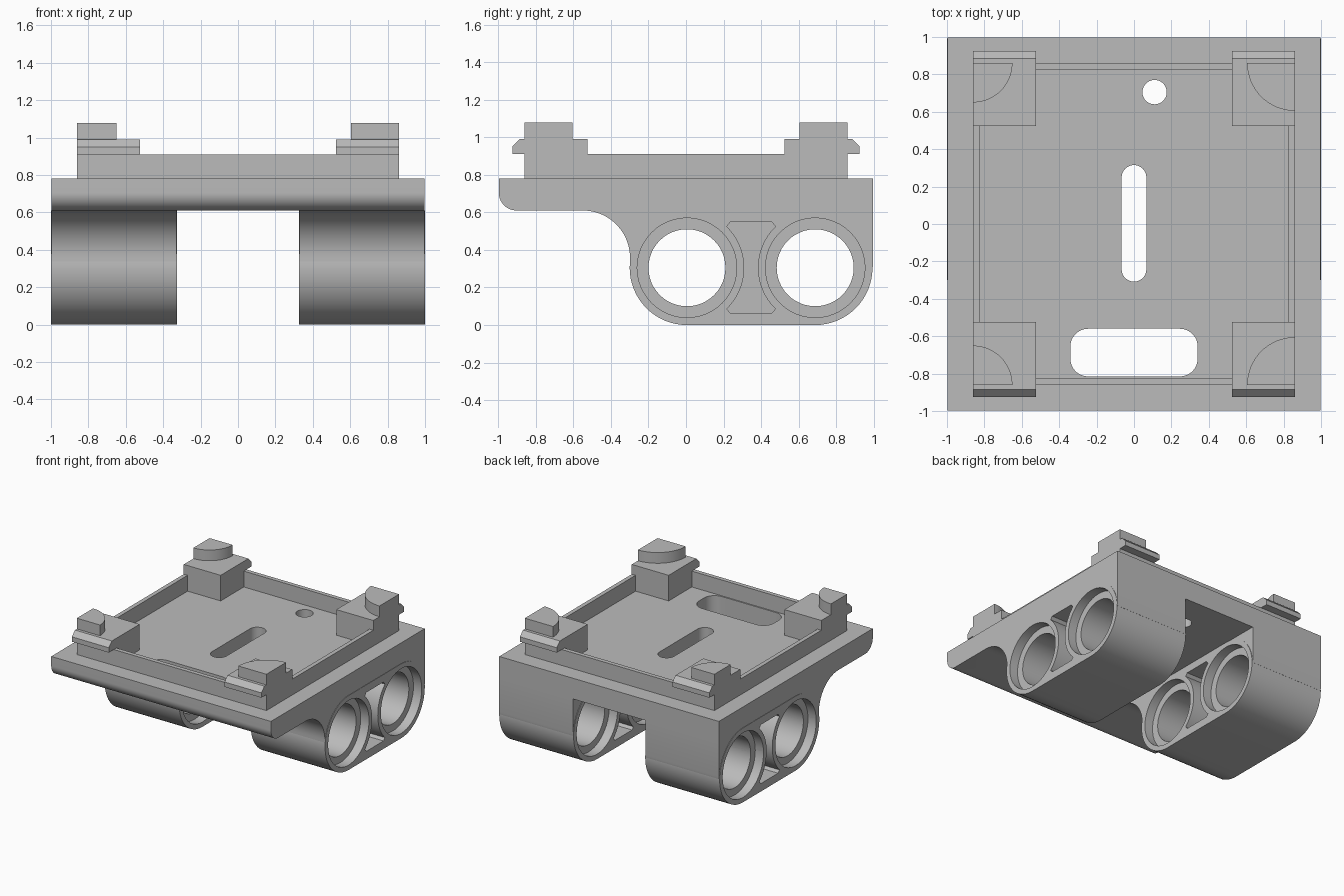
import bpy, bmesh
from math import sin, cos, radians

cube = bpy.data.objects.get("Cube")
if cube:
    bpy.data.objects.remove(cube, do_unlink=True)

grey = bpy.data.materials.new("light_grey_plastic")
grey.use_nodes = True
COLOUR = (0.5, 0.5, 0.5, 1)
grey.diffuse_color = COLOUR
grey.node_tree.nodes["Principled BSDF"].inputs["Base Color"].default_value = COLOUR


def arc(cx, cy, r, a0, a1, n=16):
    """Points along an arc, angles in degrees."""
    angles = [radians(a0 + (a1 - a0) * i / n) for i in range(n + 1)]
    return [(cx + r * cos(a), cy + r * sin(a)) for a in angles]


def prism(name, points, axis, lo, hi):
    """Extrude an outline: (y, z) points along x, or (x, y) points along z."""
    bm = bmesh.new()
    place = (lambda p: (lo, *p)) if axis == "x" else (lambda p: (*p, lo))
    face = bm.faces.new([bm.verts.new(place(p)) for p in points])
    moved = bmesh.ops.extrude_face_region(bm, geom=[face])["geom"]
    step = (hi - lo, 0, 0) if axis == "x" else (0, 0, hi - lo)
    bmesh.ops.translate(bm, vec=step, verts=[g for g in moved if isinstance(g, bmesh.types.BMVert)])
    bmesh.ops.recalc_face_normals(bm, faces=bm.faces)
    mesh = bpy.data.meshes.new(name)
    bm.to_mesh(mesh)
    bm.free()
    mesh.materials.append(grey)
    obj = bpy.data.objects.new(name, mesh)
    bpy.context.collection.objects.link(obj)
    return obj


def select(obj):
    bpy.ops.object.select_all(action="DESELECT")
    obj.select_set(True)
    bpy.context.view_layer.objects.active = obj


def cut(obj, cutters):
    select(obj)
    for c in cutters:
        mod = obj.modifiers.new("cut", "BOOLEAN")
        mod.operation = "DIFFERENCE"
        mod.solver = "EXACT"
        mod.object = c
        bpy.ops.object.modifier_apply(modifier=mod.name)


def discard(cutters):
    for c in cutters:
        bpy.data.objects.remove(c, do_unlink=True)


def smooth(obj):
    select(obj)
    bpy.ops.object.shade_smooth_by_angle(angle=radians(30))


def rounded_rect(x, y0, y1, r):
    return (arc(x - r, y1 - r, r, 0, 90) + arc(r - x, y1 - r, r, 90, 180)
            + arc(r - x, y0 + r, r, 180, 270) + arc(x - r, y0 + r, r, 270, 360))


def square(h):
    return [(-h, -h), (h, -h), (h, h), (-h, h)]


EDGE = 0.997            # half size of the base plate
BOTTOM, TOP = 0.61, 0.78
R = 0.305               # beam end radius
HOLES = (0.005, 0.688)  # pin hole positions along y

# Base plate with rounded front lower edge, slots and screw hole
plate = prism("base_plate", [(EDGE, BOTTOM), (EDGE, TOP), (-EDGE, TOP)]
              + arc(-EDGE + 0.095, BOTTOM + 0.095, 0.095, 180, 270), "x", -EDGE, EDGE)
cutters = [
    prism("slot_cutter", rounded_rect(0.066, -0.308, 0.315, 0.0659), "z", 0.4, 1),
    prism("wide_slot_cutter", rounded_rect(0.34, -0.815, -0.56, 0.095), "z", 0.4, 1),
    prism("screw_hole_cutter", arc(0.11, 0.705, 0.065, 0, 352.5, 47), "z", 0.4, 1),
]
cut(plate, cutters)
discard(cutters)
smooth(plate)

# Raised rim
rim = prism("rim", square(0.86), "z", TOP - 0.02, 0.91)
cutters = [prism("rim_cutter", square(0.825), "z", 0.5, 1.2)]
cut(rim, cutters)
discard(cutters)

# Corner clips with quarter-round posts
for sx, side in ((-1, "right"), (1, "left")):
    for sy, end in ((-1, "front"), (1, "back")):
        outline = [(0.525, TOP - 0.02), (0.86, TOP - 0.02), (0.86, 0.91), (0.925, 0.91),
                   (0.925, 0.95), (0.885, 0.99), (0.525, 0.99)]
        prism(f"{end}_{side}_clip", [(sy * y, z) for y, z in outline], "x", sx * 0.525, sx * 0.86)
        r = 0.21 if sx < 0 else 0.255
        quarter = [(0.86, 0.86)] + arc(0.86, 0.86, r, 180, 270)
        post = prism(f"{end}_{side}_post", [(sx * x, sy * y) for x, y in quarter], "z", 0.98, 1.078)
        smooth(post)

# Pin beams under the plate, with the brackets that blend them into it
stadium = arc(HOLES[0], R, R, 90, 270, 32) + arc(HOLES[1], R, R, -90, 90, 32)
bracket_outline = (arc(-0.55, BOTTOM - 0.252, 0.252, 90, 0, 24)
                   + [(-0.298, R), (EDGE - 0.003, R), (EDGE, R + 0.02), (EDGE, BOTTOM)])
pocket = (arc(HOLES[0], R, R, -46, 46) + [(0.235, 0.548), (0.458, 0.548)]
          + arc(HOLES[1], R, R, 134, 226) + [(0.458, 0.065), (0.235, 0.065)])
INNER, OUTER, BORE, POCKET = 0.325, 1.0, 0.075, 0.27

for sx, side in ((-1, "right"), (1, "left")):
    beam = prism(f"{side}_pin_beam", stadium, "x", sx * INNER, sx * OUTER)
    bracket = prism(f"{side}_bracket", bracket_outline, "x", sx * (INNER + 0.004), sx * EDGE)
    cutters = []
    for y in HOLES:
        ring = lambda r: arc(y, R, r, 0, 352.5, 47)
        cutters += [
            prism("hole_cutter", ring(0.205), "x", sx * 0.2, sx * 1.1),
            prism("outer_bore_cutter", ring(0.265), "x", sx * (OUTER - BORE), sx * 1.1),
            prism("inner_bore_cutter", ring(0.265), "x", sx * 0.2, sx * (INNER + BORE)),
        ]
    cutters += [
        prism("outer_pocket_cutter", pocket, "x", sx * (OUTER - POCKET), sx * 1.1),
        prism("inner_pocket_cutter", pocket, "x", sx * 0.2, sx * (INNER + POCKET)),
    ]
    for part in (beam, bracket):
        cut(part, cutters)
        smooth(part)
    discard(cutters)
